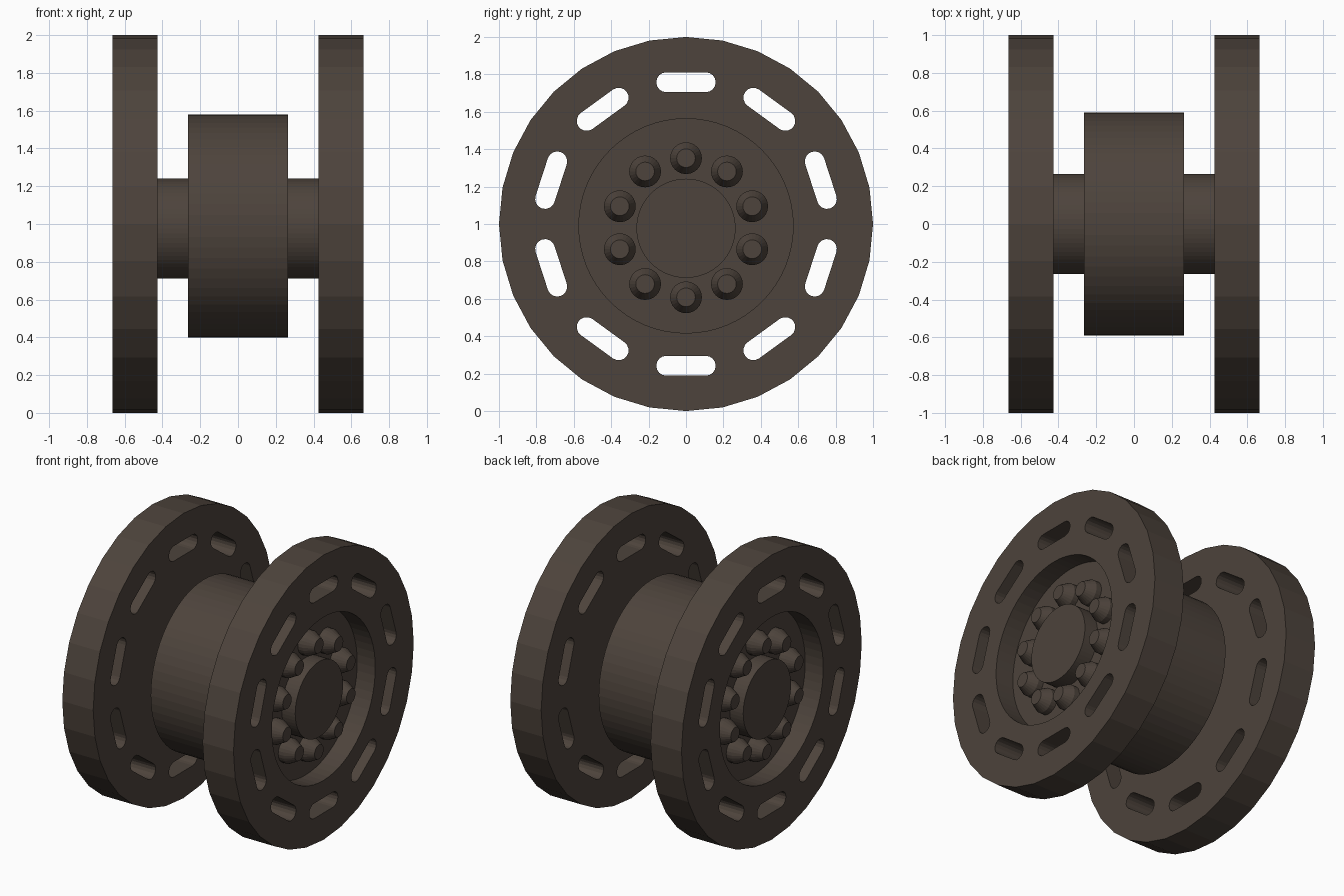
import bpy, bmesh, math

cube = bpy.data.objects.get("Cube")
if cube:
    bpy.data.objects.remove(cube, do_unlink=True)

# One dark brown metal for everything
metal = bpy.data.materials.new("dark_brown_metal")
metal.use_nodes = True
colour = (0.075, 0.057, 0.045, 1)
metal.diffuse_color = colour
metal.node_tree.nodes["Principled BSDF"].inputs["Base Color"].default_value = colour

INNER, FLOOR, OUTER = 0.425, 0.525, 0.665   # flange planes along the axle


def link(name, data):
    obj = bpy.data.objects.new(name, data)
    bpy.context.collection.objects.link(obj)
    data.materials.append(metal)
    return obj


def turned(name, profile, y, z, sides):
    """Closed solid turned about the x axis from (x, radius) pairs."""
    bm = bmesh.new()
    rings = []
    for x, r in profile:
        angles = [math.tau * i / sides for i in range(sides)]
        rings.append([bm.verts.new((x, y + r * math.cos(a), z + r * math.sin(a)))
                      for a in angles])
    for a, b in zip(rings, rings[1:]):
        for i in range(sides):
            j = (i + 1) % sides
            bm.faces.new((a[i], a[j], b[j], b[i]))
    bm.faces.new(rings[0])
    bm.faces.new(rings[-1])
    bmesh.ops.recalc_face_normals(bm, faces=bm.faces)
    mesh = bpy.data.meshes.new(name)
    bm.to_mesh(mesh)
    bm.free()
    return link(name, mesh)


def circle(radius, sides, cy=0):
    return [(radius * math.cos(math.tau * i / sides),
             cy + radius * math.sin(math.tau * i / sides)) for i in range(sides)]


def slot(angle, distance=0.758, half=0.106, radius=0.053, steps=8):
    """Rounded slot lying along the tangent at the given angle."""
    points = []
    for end in (1, -1):
        for i in range(steps + 1):
            t = math.pi * i / steps - math.pi / 2
            u = end * (half + radius * math.cos(t))
            v = distance + end * radius * math.sin(t)
            points.append((u * math.cos(angle) - v * math.sin(angle),
                           u * math.sin(angle) + v * math.cos(angle)))
    return points


def flange(name, side):
    """Outer ring with a round opening and ten slots, filled and extruded."""
    curve = bpy.data.curves.new(name + "_outline", "CURVE")
    curve.dimensions = "2D"
    curve.fill_mode = "BOTH"
    curve.extrude = (OUTER - INNER) / 2
    loops = [circle(1, 32), circle(0.573, 64, -0.01)]
    loops += [slot(math.tau * k / 10) for k in range(10)]
    for loop in loops:
        spline = curve.splines.new("POLY")
        spline.points.add(len(loop) - 1)
        for point, (u, v) in zip(spline.points, loop):
            point.co = (u, v, 0, 1)
        spline.use_cyclic_u = True
    helper = bpy.data.objects.new(name + "_outline", curve)
    bpy.context.collection.objects.link(helper)
    bpy.context.view_layer.update()
    graph = bpy.context.evaluated_depsgraph_get()
    mesh = bpy.data.meshes.new_from_object(helper.evaluated_get(graph))
    bpy.data.objects.remove(helper, do_unlink=True)
    mesh.materials.clear()
    bm = bmesh.new()
    bm.from_mesh(mesh)
    bmesh.ops.remove_doubles(bm, verts=bm.verts, dist=0.0001)
    bmesh.ops.recalc_face_normals(bm, faces=bm.faces)
    for face in bm.faces:
        face.smooth = False
    bm.to_mesh(mesh)
    bm.free()
    obj = link(name, mesh)
    obj.rotation_euler = (math.pi / 2, 0, math.pi / 2)
    obj.location = (side * (INNER + OUTER) / 2, 0, 1)


# Central drum and the axle through it
turned("drum", [(-0.265, 0.59), (0.265, 0.59)], 0, 0.99, 64)
turned("axle", [(-0.63, 0.265), (0.63, 0.265)], 0, 0.977, 64)

# Flanges with recessed floors and a ring of tapered bolts
for word, side in (("left", 1), ("right", -1)):
    flange(word + "_flange", side)
    turned(word + "_recess_floor",
           [(side * INNER, 0.573), (side * FLOOR, 0.573)], 0, 0.99, 64)
    for k in range(10):
        a = math.tau * k / 10
        turned(f"{word}_bolt_{k + 1}",
               [(side * (FLOOR - 0.01), 0.085), (side * 0.565, 0.085),
                (side * 0.63, 0.05)],
               0.372 * math.sin(a), 0.98 + 0.372 * math.cos(a), 24)
